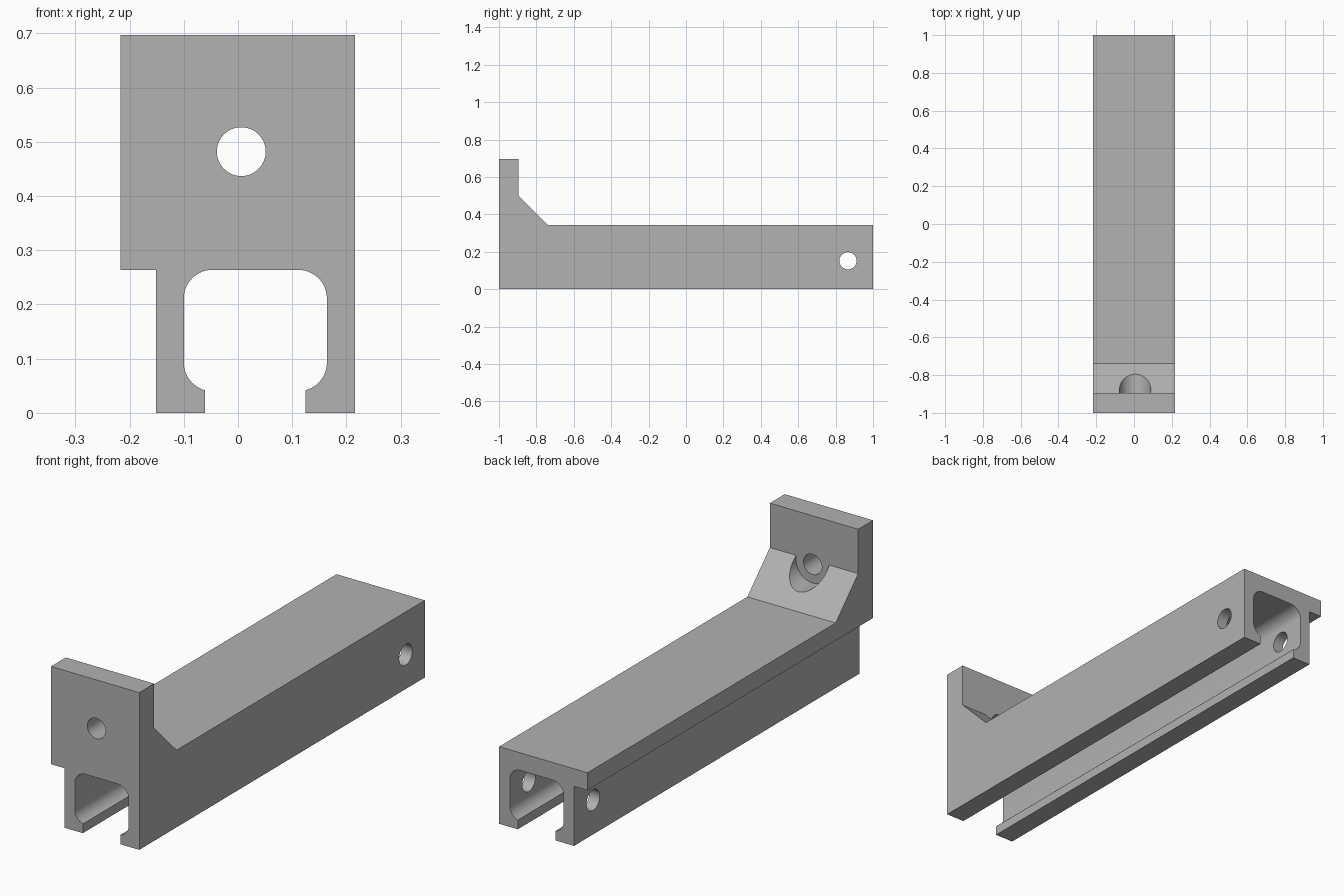
import bpy
import bmesh
from math import cos, sin, pi, radians
from mathutils import Vector

if "Cube" in bpy.data.objects:
    bpy.data.objects.remove(bpy.data.objects["Cube"], do_unlink=True)

grey = bpy.data.materials.new("plain grey")
grey.use_nodes = True
colour = (0.445, 0.445, 0.445, 1)
grey.diffuse_color = colour
grey.node_tree.nodes["Principled BSDF"].inputs["Base Color"].default_value = colour


def prism(name, outline, axis, start, end):
    """Extrude a 2D outline along x (outline is y, z) or y (outline is x, z)."""
    bm = bmesh.new()

    def place(a, b, d):
        return Vector((d, a, b)) if axis == "x" else Vector((a, d, b))

    face = bm.faces.new([bm.verts.new(place(a, b, start)) for a, b in outline])
    ext = bmesh.ops.extrude_face_region(bm, geom=[face])
    verts = [v for v in ext["geom"] if isinstance(v, bmesh.types.BMVert)]
    bmesh.ops.translate(bm, verts=verts, vec=place(0, 0, end - start))
    bmesh.ops.recalc_face_normals(bm, faces=bm.faces)
    mesh = bpy.data.meshes.new(name)
    bm.to_mesh(mesh)
    bm.free()
    obj = bpy.data.objects.new(name, mesh)
    bpy.context.collection.objects.link(obj)
    return obj


def arc(cx, cz, r, a0, a1, steps=12):
    angles = [radians(a0 + (a1 - a0) * i / steps) for i in range(steps + 1)]
    return [(cx + r * cos(a), cz + r * sin(a)) for a in angles]


def circle(cx, cz, r, sides=64):
    return [(cx + r * cos(2 * pi * i / sides), cz + r * sin(2 * pi * i / sides))
            for i in range(sides)]


# Main rail with upright end plate and sloped gusset
plate_back, beam_top, top = -0.896, 0.342, 0.697
rail = prism("mounting_rail", [
    (-1, 0), (1, 0), (1, beam_top), (-0.738, beam_top),
    (plate_back, 0.5), (plate_back, top), (-1, top)], "x", -0.217, 0.216)
rail.data.materials.append(grey)

# Rounded channel with a narrower slot opening between two lips
mid, half, slot, r = 0.032, 0.132, 0.0925, 0.053
ceiling, low = 0.264, 0.093
cut_angle = math_end = 284
right = (arc(mid + half - r, low, r, cut_angle, 360)
         + arc(mid + half - r, ceiling - r, r, 0, 90))
right = [(mid + slot, -0.1), (mid + slot, right[0][1])] + right
channel = right + [(2 * mid - x, z) for x, z in reversed(right)]

# Cutters: channel, side rebate, end plate bolt hole, counterbore, cross hole
hole_x, hole_z = 0.006, 0.482
cutters = [
    prism("channel_cutter", channel, "y", -1.2, 1.2),
    prism("rebate_cutter", [(-0.4, -0.1), (-0.151, -0.1),
                            (-0.151, ceiling), (-0.4, ceiling)], "y", -1.2, 1.2),
    prism("bolt_hole_cutter", circle(hole_x, hole_z, 0.045), "y", -1.2, -0.5),
    prism("counterbore_cutter", circle(hole_x, hole_z, 0.083), "y", plate_back, -0.5),
    prism("cross_hole_cutter", circle(0.866, 0.152, 0.046), "x", -0.5, 0.5),
]
bpy.ops.object.select_all(action="DESELECT")
bpy.context.view_layer.objects.active = rail
rail.select_set(True)
for cutter in cutters:
    cutter.hide_render = True
    mod = rail.modifiers.new(cutter.name, "BOOLEAN")
    mod.operation = "DIFFERENCE"
    mod.solver = "EXACT"
    mod.object = cutter
    bpy.ops.object.modifier_apply(modifier=mod.name)
    bpy.data.objects.remove(cutter, do_unlink=True)

bpy.ops.object.shade_smooth_by_angle(angle=radians(30))
